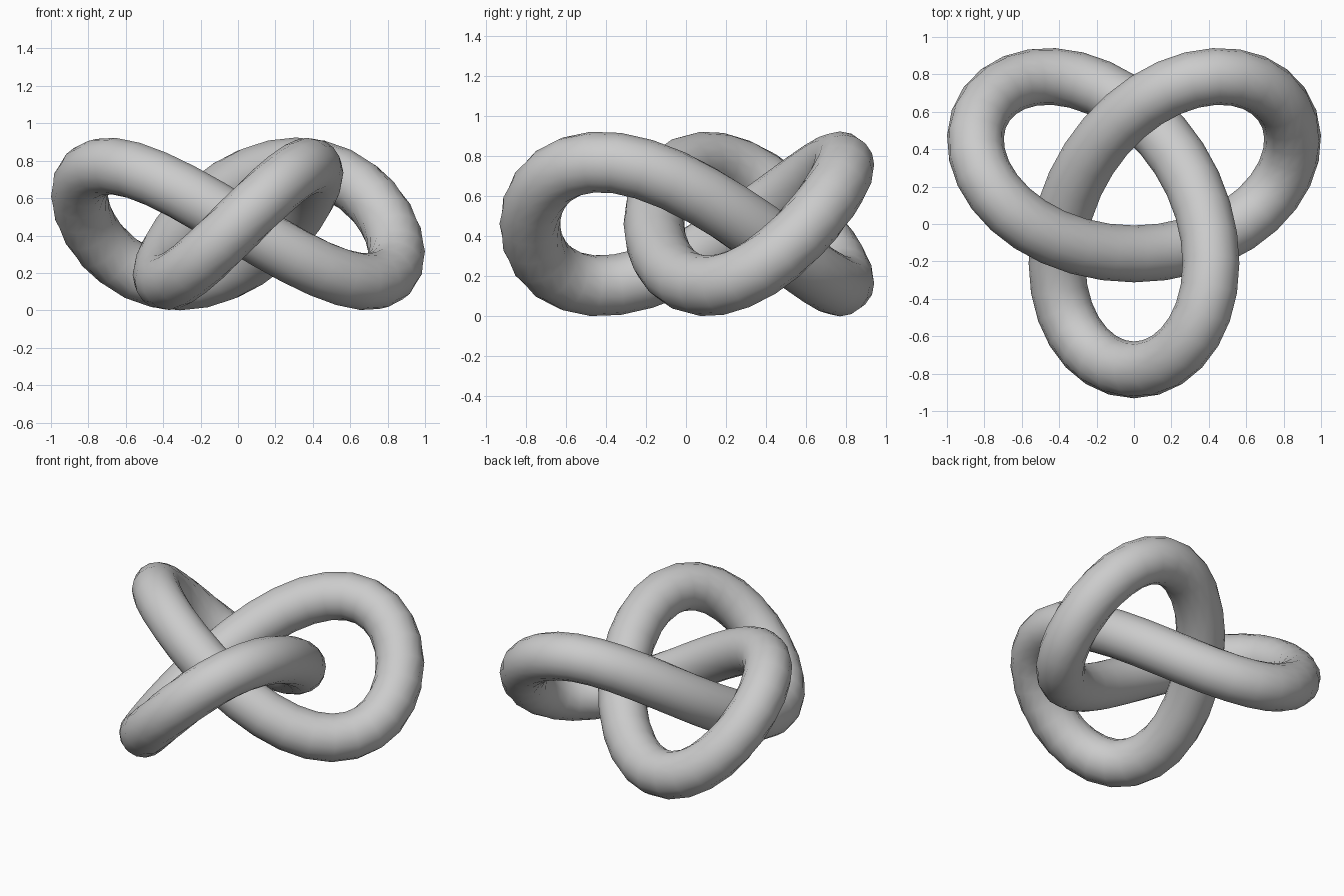
import bpy, bmesh
from math import sin, cos, pi
from mathutils import Vector

cube = bpy.data.objects.get("Cube")
if cube:
    bpy.data.objects.remove(cube, do_unlink=True)

SEGMENTS, SIDES = 64, 16      # along the knot, around the tube
SCALE, TUBE = 0.31, 0.152
CENTRE = Vector((0, 0.15, 0.462))

# Plain grey material
grey = bpy.data.materials.new("plain grey")
grey.use_nodes = True
colour = (0.6, 0.6, 0.6, 1)
grey.diffuse_color = colour
grey.node_tree.nodes["Principled BSDF"].inputs["Base Color"].default_value = colour


# Trefoil centre line and its direction
def point(t):
    return CENTRE + SCALE * Vector((sin(t) + 2 * sin(2 * t),
                                    cos(t) - 2 * cos(2 * t), -sin(3 * t)))


def tangent(t):
    return Vector((cos(t) + 4 * cos(2 * t),
                   -sin(t) + 4 * sin(2 * t), -3 * cos(3 * t))).normalized()


# Sweep a circle along the closed centre line
bm = bmesh.new()
rings = []
for i in range(SEGMENTS):
    t = 2 * pi * i / SEGMENTS
    along = tangent(t)
    side = Vector((0, 0, 1)).cross(along).normalized()
    up = along.cross(side)
    angles = [2 * pi * j / SIDES for j in range(SIDES)]
    rings.append([bm.verts.new(point(t) + TUBE * (cos(a) * side + sin(a) * up))
                  for a in angles])

for i in range(SEGMENTS):
    a, b = rings[i], rings[(i + 1) % SEGMENTS]
    for j in range(SIDES):
        k = (j + 1) % SIDES
        bm.faces.new((a[j], a[k], b[k], b[j])).smooth = True
bmesh.ops.recalc_face_normals(bm, faces=bm.faces)

mesh = bpy.data.meshes.new("trefoil_knot")
bm.to_mesh(mesh)
bm.free()
mesh.materials.append(grey)
knot = bpy.data.objects.new("trefoil_knot", mesh)
bpy.context.collection.objects.link(knot)
